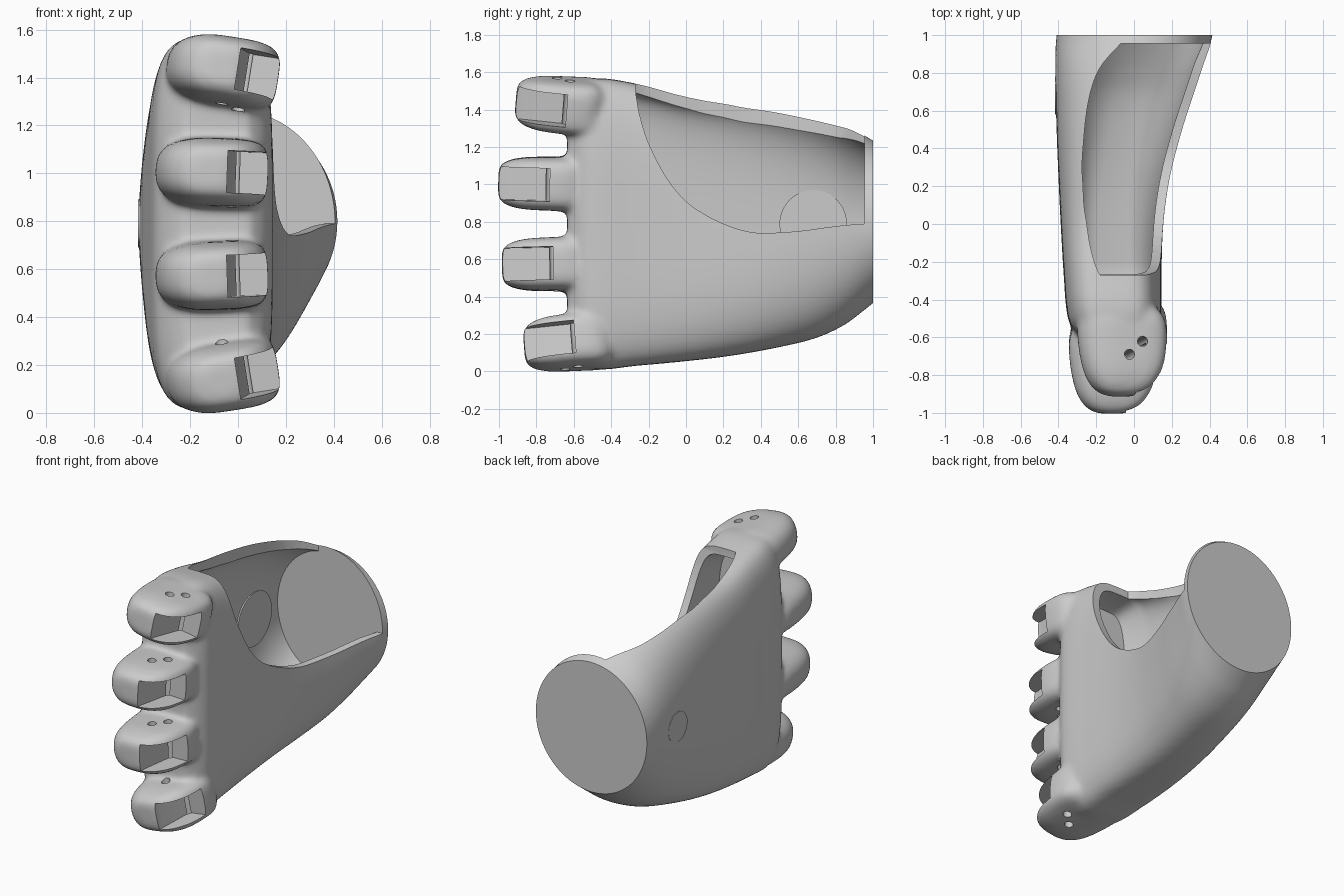
import bpy, bmesh
from math import sin, cos, pi, radians
from mathutils import Matrix, Vector

if "Cube" in bpy.data.objects:
    bpy.data.objects.remove(bpy.data.objects["Cube"])


def make(name, bm):
    bmesh.ops.recalc_face_normals(bm, faces=bm.faces)
    me = bpy.data.meshes.new(name)
    bm.to_mesh(me)
    bm.free()
    ob = bpy.data.objects.new(name, me)
    bpy.context.collection.objects.link(ob)
    return ob


def loft(name, rings):
    bm = bmesh.new()
    vs = [[bm.verts.new(p) for p in r] for r in rings]
    n = len(vs[0])
    for a, b in zip(vs, vs[1:]):
        for i in range(n):
            bm.faces.new((a[i], a[(i + 1) % n], b[(i + 1) % n], b[i]))
    bm.faces.new(vs[0])
    bm.faces.new(vs[-1])
    return make(name, bm)


def smooth_rows(rows, steps=4):
    """Curve smoothly through a table of rows, keyed on the first column."""
    out = []
    for i in range(len(rows) - 1):
        a, b = rows[i], rows[i + 1]
        p, q = rows[max(i - 1, 0)], rows[min(i + 2, len(rows) - 1)]
        h = b[0] - a[0]
        for s in range(steps):
            t = s / steps
            row = [a[0] + h * t]
            for k in range(1, len(a)):
                m0 = (b[k] - p[k]) / (b[0] - p[0]) * h
                m1 = (q[k] - a[k]) / (q[0] - a[0]) * h
                row.append((2 * t**3 - 3 * t**2 + 1) * a[k] + (t**3 - 2 * t**2 + t) * m0
                           + (3 * t**2 - 2 * t**3) * b[k] + (t**3 - t**2) * m1)
            out.append(tuple(row))
    return out + [rows[-1]]


def ring(y, xl, xr, zb, zt, nl, nr, off=0.0, count=64):
    """Squared oval with its own squareness on the left and right."""
    cx, cz = (xl + xr) / 2, (zb + zt) / 2
    rx, rz = (xr - xl) / 2 - off, (zt - zb) / 2 - off
    pts = []
    for i in range(count):
        c, s = cos(2 * pi * i / count), sin(2 * pi * i / count)
        e = 2 / (nr if c > 0 else nl)
        pts.append((cx + rx * abs(c) ** e * (1 if c > 0 else -1), y,
                    cz + rz * abs(s) ** e * (1 if s > 0 else -1)))
    return pts


def prism(name, outline, lo, hi, mat=Matrix()):
    return loft(name, [[mat @ Vector((x, y, z)) for x, y in outline] for z in (lo, hi)])


def cylinder(name, r, depth, mat, seg=24):
    bm = bmesh.new()
    bmesh.ops.create_cone(bm, cap_ends=True, segments=seg, radius1=r, radius2=r, depth=depth, matrix=mat)
    return make(name, bm)


def apply(ob, kind, **kw):
    bpy.context.view_layer.objects.active = ob
    m = ob.modifiers.new("m", kind)
    for k, v in kw.items():
        setattr(m, k, v)
    bpy.ops.object.modifier_apply(modifier=m.name)


def cut(ob, cutter):
    cutter.hide_render = True
    apply(ob, 'BOOLEAN', operation='DIFFERENCE', solver='EXACT', object=cutter)
    bpy.data.objects.remove(cutter)


# Palm cross-sections: y, left, right, bottom, top, left and right squareness
SECTIONS = [
    (-0.635, -0.23, 0.05, 0.14, 1.44, 3.5, 3.5),
    (-0.58, -0.305, 0.105, 0.07, 1.51, 4, 4),
    (-0.50, -0.35, 0.14, 0.012, 1.567, 4.2, 4.5),
    (-0.27, -0.372, 0.145, 0.03, 1.54, 4.4, 4.2),
    (0.0, -0.388, 0.155, 0.055, 1.48, 4.0, 3.6),
    (0.25, -0.40, 0.19, 0.085, 1.455, 3.4, 3.0),
    (0.5, -0.41, 0.255, 0.13, 1.43, 2.8, 2.6),
    (0.7, -0.415, 0.32, 0.18, 1.39, 2.4, 2.3),
    (0.85, -0.417, 0.37, 0.25, 1.335, 2.1, 2.1),
    (0.95, -0.415, 0.405, 0.325, 1.265, 2, 2),
    (1.0, -0.41, 0.415, 0.365, 1.235, 2, 2),
    (1.06, -0.405, 0.43, 0.41, 1.20, 2, 2)]
palm = loft("palm_shell", [ring(*s) for s in smooth_rows(SECTIONS)])

# Finger knuckles: tip y, centre z, x shift, fan angle, roll angle
FINGERS = [(-0.912, 1.417, 0.038, -4.5, 9), (-1.004, 1.003, -0.005, -1, 2),
           (-0.984, 0.575, -0.005, 1, -2), (-0.868, 0.163, 0.038, 4.5, -9)]
# Knuckle sections: distance from tip, left, right, half height
NOSE = [(0.0, -0.17, -0.05, 0.07), (0.01, -0.21, -0.015, 0.092), (0.035, -0.25, 0.035, 0.112),
        (0.08, -0.285, 0.075, 0.128), (0.14, -0.31, 0.107, 0.138), (0.22, -0.328, 0.125, 0.142),
        (0.3, -0.338, 0.131, 0.144), (0.38, -0.34, 0.125, 0.147), (0.43, -0.325, 0.105, 0.14),
        (0.48, -0.28, 0.06, 0.11)]
mats, parts = [], []
for tip, z, dx, fan, roll in FINGERS:
    m = (Matrix.Translation((dx, tip + 0.2, z)) @ Matrix.Rotation(radians(fan), 4, 'X')
         @ Matrix.Rotation(radians(roll), 4, 'Y') @ Matrix.Translation((0, -0.2, 0)))
    k = loft("knuckle", [ring(d, a, b, -h, h, 2.6, 4.5) for d, a, b, h in smooth_rows(NOSE, 2)])
    k.data.transform(m)
    mats.append(m)
    parts.append(k)

# Fuse knuckles and palm into one soft body
for o in parts + [palm]:
    o.select_set(True)
bpy.context.view_layer.objects.active = palm
bpy.ops.object.join()
apply(palm, 'REMESH', mode='VOXEL', voxel_size=0.016)
apply(palm, 'SMOOTH', factor=0.5, iterations=12)

# Flat wrist end
cut(palm, prism("wrist_trim", [(-1, 1), (1, 1), (1, 2), (-1, 2)], -1, 3))

# Hollow inside
inner = [ring(-0.42, *SECTIONS[3][1:], off=0.09)]
inner += [ring(*s, off=0.05) for s in smooth_rows(SECTIONS[3:9])]
inner.append(ring(0.955, *SECTIONS[9][1:], off=0.04))
cut(palm, loft("cavity", inner))

# Thumb-side opening: y, lower edge, inner x
OPENING = [(-0.27, 1.5, -0.18), (-0.25, 1.38, -0.19), (-0.2, 1.22, -0.21), (-0.1, 1.03, -0.235),
           (0.0, 0.91, -0.25), (0.1, 0.84, -0.265), (0.2, 0.79, -0.27), (0.3, 0.755, -0.275),
           (0.4, 0.74, -0.27), (0.6, 0.75, -0.25), (0.75, 0.77, -0.215), (0.85, 0.782, -0.165),
           (0.955, 0.79, -0.07)]
cut(palm, loft("opening", [[(x, y, b), (1, y, b), (1, y, 2), (x, y, 2)]
                           for y, b, x in smooth_rows(OPENING, 3)]))

# Finger slots with a slanted floor, and two cord holes through each knuckle
for m in mats:
    cut(palm, prism("slot", [(-0.04, -0.2), (-0.04, 0.05), (0.0, 0.275), (0.5, 0.275), (0.5, -0.2)],
                    -0.088, 0.088, m))
    for x, d in ((-0.015, 0.28), (-0.085, 0.21)):
        cut(palm, cylinder("hole", 0.027, 0.31, m @ Matrix.Translation((x, d, 0))))

# Round boss on the back of the hand
side = Matrix.Rotation(pi / 2, 4, 'Y')
cylinder("boss_inner", 0.18, 0.04, Matrix.Translation((-0.37, 0.68, 0.79)) @ side, 48)
cylinder("boss_cap", 0.1, 0.03, Matrix.Translation((-0.402, 0.68, 0.79)) @ side, 48)

for o in bpy.context.scene.objects:
    bpy.ops.object.select_all(action='DESELECT')
    o.select_set(True)
    bpy.context.view_layer.objects.active = o
    bpy.ops.object.shade_smooth_by_angle(angle=radians(35))
